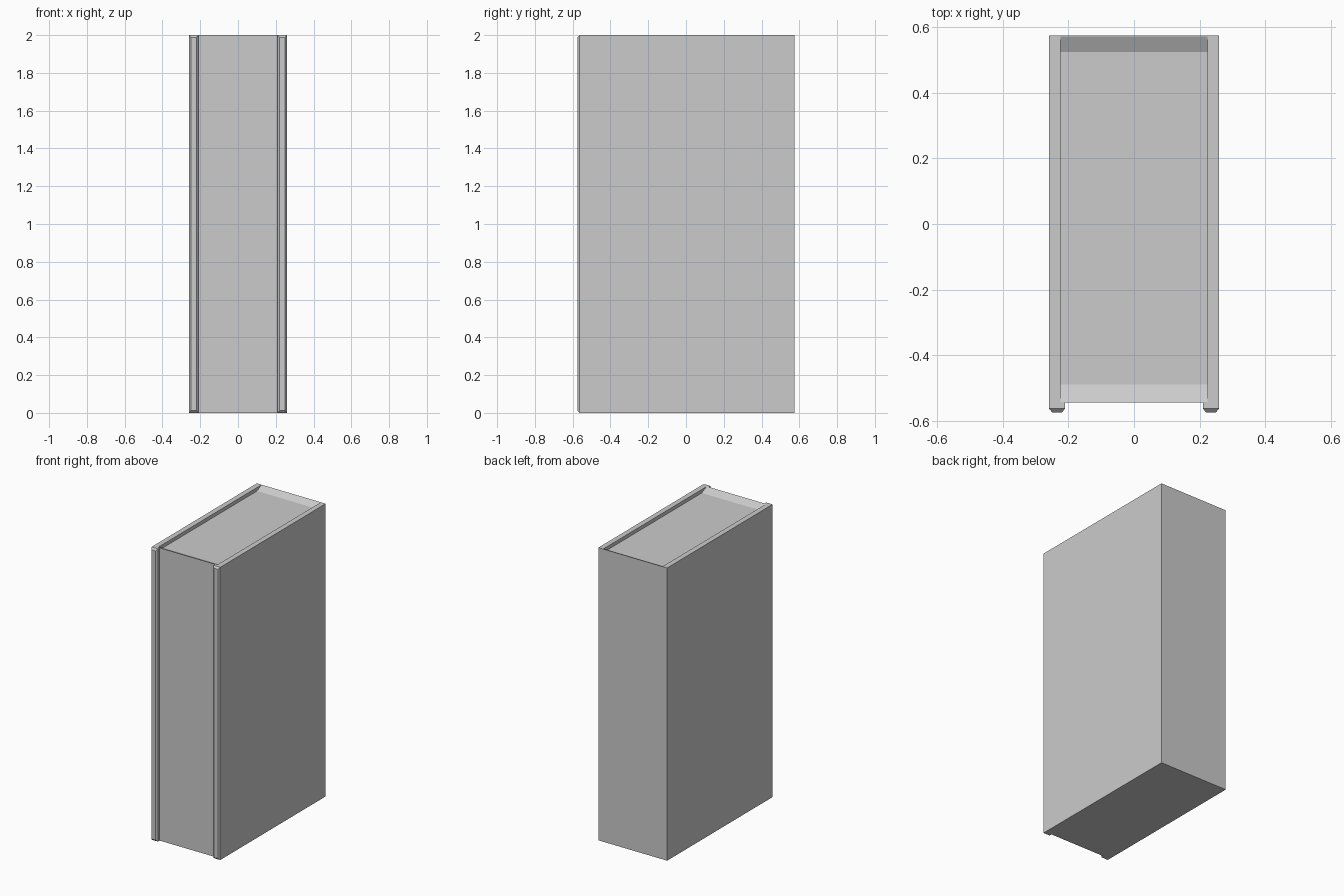
import bpy, bmesh

if "Cube" in bpy.data.objects:
    bpy.data.objects.remove(bpy.data.objects["Cube"])

H = 2.0                     # height
W = 0.26                    # half width
BACK, FRONT, RAIL = 0.575, -0.545, -0.575   # y of back, front panel, rail face


def make_object(name, bm):
    bmesh.ops.recalc_face_normals(bm, faces=bm.faces)
    mesh = bpy.data.meshes.new(name)
    bm.to_mesh(mesh)
    bm.free()
    obj = bpy.data.objects.new(name, mesh)
    bpy.context.collection.objects.link(obj)
    return obj


def prism(name, profile, half_width):
    """Extrude a (y, z) profile along x, centred on x = 0."""
    bm = bmesh.new()
    face = bm.faces.new([bm.verts.new((-half_width, y, z)) for y, z in profile])
    new = bmesh.ops.extrude_face_region(bm, geom=[face])["geom"]
    verts = [v for v in new if isinstance(v, bmesh.types.BMVert)]
    bmesh.ops.translate(bm, verts=verts, vec=(2 * half_width, 0, 0))
    return make_object(name, bm)


# Cabinet body
body = prism("cabinet_body", [(FRONT, 0), (BACK, 0), (BACK, H), (FRONT, H)], W)

# Shallow top recess with sloping front and back ends
d = 0.024
recess = prism("top_recess_cutter",
               [(-0.49, H - d), (0.525, H - d), (0.573, H), (0.573, H + 0.1),
                (-0.543, H + 0.1), (-0.543, H)], 0.224)
recess.hide_render = True
mod = body.modifiers.new("top_recess", 'BOOLEAN')
mod.operation = 'DIFFERENCE'
mod.solver = 'EXACT'
mod.object = recess
bpy.context.view_layer.objects.active = body
bpy.ops.object.modifier_apply(modifier=mod.name)
bpy.data.objects.remove(recess)

# Chamfered vertical rails along both front edges
C = 0.012
for side, name in ((-1, "front_rail_left"), (1, "front_rail_right")):
    bm = bmesh.new()
    rings = []
    for y, c in ((FRONT, 0), (RAIL + C, 0), (RAIL, C)):
        x0, x1 = 0.21 + c * 0.85, W - c * 0.85
        rings.append([bm.verts.new((side * x, y, z)) for x, z in
                      ((x0, c), (x1, c), (x1, H - c), (x0, H - c))])
    for a, b in zip(rings, rings[1:]):
        for i in range(4):
            j = (i + 1) % 4
            bm.faces.new((a[i], a[j], b[j], b[i]))
    bm.faces.new(rings[0])
    bm.faces.new(rings[-1])
    make_object(name, bm)
